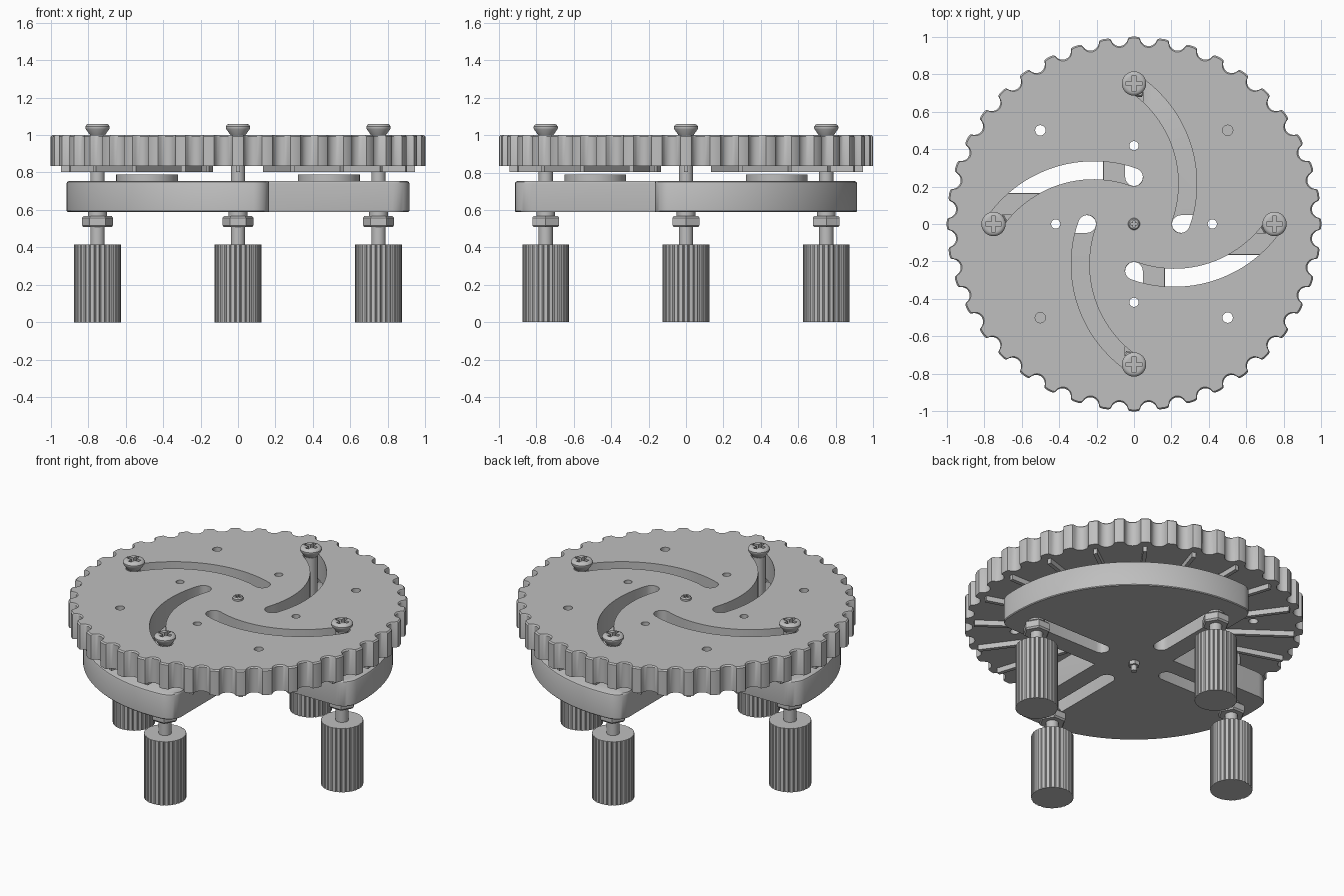
import bpy, bmesh, math
from math import sin, cos, radians, pi, sqrt, atan2
from mathutils import Matrix

cube = bpy.data.objects.get("Cube")
if cube:
    bpy.data.objects.remove(cube, do_unlink=True)

grey = bpy.data.materials.new("plain grey")
grey.use_nodes = True
tone = (0.52, 0.52, 0.52, 1)
grey.diffuse_color = tone
grey.node_tree.nodes["Principled BSDF"].inputs["Base Color"].default_value = tone


def arc(cx, cy, r, a0, a1, n):
    """Points along an arc, angles in radians."""
    steps = [a0 + (a1 - a0) * i / n for i in range(n + 1)]
    return [(cx + r * cos(a), cy + r * sin(a)) for a in steps]


def circle(r, n, cx=0, cy=0):
    return arc(cx, cy, r, 0, 2 * pi, n)[:-1]


def turn(points, angle):
    return [(x * cos(angle) - y * sin(angle), x * sin(angle) + y * cos(angle)) for x, y in points]


def add_prism(bm, outline, layers):
    """Stack scaled copies of an outline; layers are (z, scale)."""
    rings = [[bm.verts.new((x * s, y * s, z)) for x, y in outline] for z, s in layers]
    bm.faces.new(list(reversed(rings[0])))
    bm.faces.new(rings[-1])
    n = len(outline)
    for low, high in zip(rings, rings[1:]):
        for i in range(n):
            j = (i + 1) % n
            bm.faces.new((low[i], low[j], high[j], high[i]))


def make(name, prisms):
    """One object from a list of (outline, layers)."""
    bm = bmesh.new()
    for outline, layers in prisms:
        add_prism(bm, outline, layers)
    bmesh.ops.recalc_face_normals(bm, faces=bm.faces)
    mesh = bpy.data.meshes.new(name)
    bm.to_mesh(mesh)
    bm.free()
    mesh.materials.append(grey)
    obj = bpy.data.objects.new(name, mesh)
    bpy.context.collection.objects.link(obj)
    return obj


def cut(obj, prisms):
    """Subtract prisms from an object and drop the cutter."""
    cutter = make("cutter", prisms)
    cutter.hide_render = True
    mod = obj.modifiers.new("cut", 'BOOLEAN')
    mod.operation, mod.solver, mod.object = 'DIFFERENCE', 'EXACT', cutter
    graph = bpy.context.evaluated_depsgraph_get()
    result = bpy.data.meshes.new_from_object(obj.evaluated_get(graph))
    obj.modifiers.clear()
    obj.data = result
    bpy.data.objects.remove(cutter, do_unlink=True)


def smooth(obj, angle=30):
    bpy.ops.object.select_all(action='DESELECT')
    obj.select_set(True)
    bpy.context.view_layer.objects.active = obj
    bpy.ops.object.shade_smooth_by_angle(angle=radians(angle))


quarters = [i * pi / 2 for i in range(4)]
through = [(0.5, 1), (1.2, 1)]

# Curved slots, one per quarter turn
cx, cy, R, w = -0.356, 0.215, 0.643, 0.048
a_in, a_out = radians(-19.5), radians(56.4)
slot = arc(cx, cy, R + w, a_in, a_out, 24)
slot += arc(cx + R * cos(a_out), cy + R * sin(a_out), w, a_out, a_out + pi, 10)[1:-1]
slot += arc(cx, cy, R - w, a_out, a_in, 24)
slot += arc(cx + R * cos(a_in), cy + R * sin(a_in), w, a_in + pi, a_in + 2 * pi, 10)[1:-1]
curved_slots = [(turn(slot, q), through) for q in quarters]

# Scalloped wheel
teeth = 40
pitch = 2 * pi / teeth
notch = arc(1.0, 0, 0.047, radians(255), radians(105), 10)
tip = [(cos(a) * r, sin(a) * r) for a, r in
       ((pitch * 0.32, 0.997), (pitch * 0.42, 1.0), (pitch * 0.58, 1.0), (pitch * 0.68, 0.997))]
wheel_outline = []
for i in range(teeth):
    wheel_outline += turn(notch + tip, (i + 0.5) * pitch)
wheel = make("scalloped_wheel", [(wheel_outline, [(0.835, 1), (0.992, 1), (1.0, 0.992)])])
cut(wheel, curved_slots)
holes = []
for q in quarters:
    holes.append((turn(circle(0.028, 16, 0.5, 0.5), q), through))
    holes.append((turn(circle(0.025, 16, 0.418, 0), q), through))
cut(wheel, holes)
smooth(wheel)

# Radial ribs under the wheel
rib = [(0.47, -0.012), (0.945, -0.012), (0.945, 0.012), (0.47, 0.012)]
ribs = make("wheel_ribs", [(turn(rib, i * pi / 10), [(0.802, 1), (0.838, 1)]) for i in range(20)])
cut(ribs, curved_slots)

# Two-lobed base plate with radial slots
arm, rad, fil = 0.165, 0.915, 0.09
off = arm - fil
reach = sqrt((rad - fil) ** 2 - off ** 2)
a = atan2(off, reach)
half = [(arm, -arm)]
half += arc(reach, -off, fil, -pi / 2, -a, 8)
half += arc(0, 0, rad, -a, pi / 2 + a, 40)[1:-1]
half += arc(-off, reach, fil, pi / 2 + a, pi, 8)
plate = make("base_plate", [(half + turn(half, pi),
                            [(0.59, 0.995), (0.595, 1), (0.742, 1), (0.75, 0.996), (0.755, 0.985)])])
straight = arc(0.25, 0, 0.047, pi / 2, 3 * pi / 2, 10) + arc(0.75, 0, 0.047, -pi / 2, pi / 2, 10)
cut(plate, [(turn(straight, q), through) for q in quarters])
smooth(plate)

# Round pads on the lobes
pads = make("plate_pads", [(circle(0.165, 40, s * 0.485, s * 0.485), [(0.75, 1), (0.79, 1)])
                           for s in (1, -1)])
smooth(pads)


def cross(size, width):
    bar = [(-size, -width), (size, -width), (size, width), (-size, width)]
    return bar, turn(bar, pi / 2)


# Parts of one clamp, built on the axis and repeated four times
head = make("bolt_head", [(circle(0.065, 32), [(1.0, 0.62), (1.032, 0.97), (1.038, 1),
                                               (1.045, 1), (1.055, 0.9), (1.06, 0.75)])])
for bar in cross(0.043, 0.011):
    cut(head, [(bar, [(1.035, 1), (1.1, 1)])])
shaft = make("bolt_shaft", [(circle(0.038, 24), [(0.4, 1), (1.01, 1)])])
washer = make("washer", [(circle(0.05, 24), [(0.565, 1), (0.592, 1)])])
nut = make("hex_nut", [(circle(0.083, 6), [(0.508, 0.9), (0.518, 1), (0.558, 1), (0.568, 0.9)])])
knurl = []
for i in range(28):
    knurl += turn([(0.125, -0.009), (0.125, 0.009), (0.119, 0.014)], i * 2 * pi / 28)
foot = make("knurled_foot", [(knurl, [(0, 1), (0.415, 1)])])
for part in (head, shaft, washer):
    smooth(part)

for part in (head, shaft, washer, nut, foot):
    base = part.name
    for i, q in enumerate(quarters):
        copy = part if i == 0 else part.copy()
        if i:
            bpy.context.collection.objects.link(copy)
        copy.name = f"{base}_{i + 1}"
        copy.location = (0.75 * cos(q), 0.75 * sin(q), 0)

# Central pivot screw
pivot = make("pivot_screw", [(circle(0.032, 20), [(0.99, 1), (1.012, 1), (1.02, 0.8)]),
                             (circle(0.018, 16), [(0.53, 1), (0.995, 1)]),
                             (circle(0.033, 6), [(0.565, 1), (0.592, 1)])])
for bar in cross(0.02, 0.005):
    cut(pivot, [(bar, [(1.005, 1), (1.1, 1)])])
smooth(pivot)
